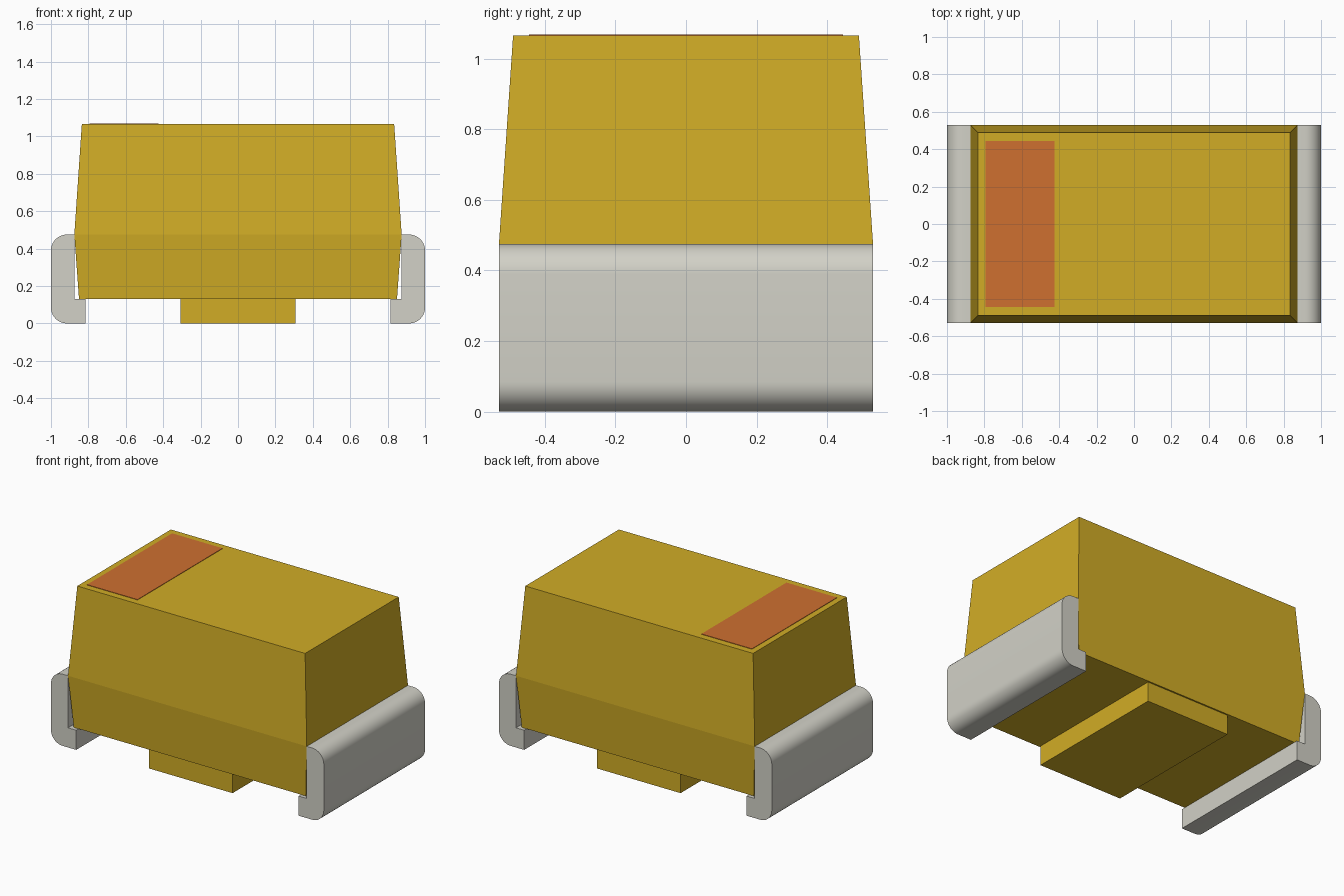
import bpy, bmesh, math

cube = bpy.data.objects.get("Cube")
if cube:
    bpy.data.objects.remove(cube, do_unlink=True)


def material(name, rgb):
    m = bpy.data.materials.new(name)
    m.use_nodes = True
    m.diffuse_color = (*rgb, 1)
    m.node_tree.nodes["Principled BSDF"].inputs["Base Color"].default_value = (*rgb, 1)
    return m


gold = material("golden resin", (0.64, 0.416, 0.019))
metal = material("pale metal", (0.645, 0.638, 0.572))
orange = material("orange marking", (0.62, 0.16, 0.03))


def loft(name, rings, mat):
    """Skin a list of closed rings and cap both ends."""
    bm = bmesh.new()
    loops = [[bm.verts.new(p) for p in ring] for ring in rings]
    n = len(loops[0])
    for a, b in zip(loops, loops[1:]):
        for i in range(n):
            j = (i + 1) % n
            bm.faces.new((a[i], a[j], b[j], b[i]))
    bm.faces.new(loops[0][::-1])
    bm.faces.new(loops[-1])
    bmesh.ops.recalc_face_normals(bm, faces=bm.faces)
    mesh = bpy.data.meshes.new(name)
    bm.to_mesh(mesh)
    bm.free()
    mesh.materials.append(mat)
    obj = bpy.data.objects.new(name, mesh)
    bpy.context.collection.objects.link(obj)
    return obj


def rect(hx, hy, z, cx=0):
    return [(cx - hx, -hy, z), (cx + hx, -hy, z), (cx + hx, hy, z), (cx - hx, hy, z)]


BASE, WAIST, TOP = 0.13, 0.475, 1.065
DEPTH = 0.53

# Moulded body, widest at the waist
loft("body", [rect(0.85, 0.505, BASE), rect(0.875, DEPTH, WAIST), rect(0.835, 0.49, TOP)], gold)

# Block under the body
loft("standoff", [rect(0.307, 0.495, 0), rect(0.307, 0.495, BASE)], gold)

# Polarity band on top
loft("polarity_band", [rect(0.185, 0.445, TOP - 0.002, -0.61),
                       rect(0.185, 0.445, TOP + 0.003, -0.61)], orange)


def arc(cx, cz, r, start, steps=10):
    return [(cx + r * math.cos(start + math.pi / 2 * i / steps),
             cz + r * math.sin(start + math.pi / 2 * i / steps)) for i in range(steps + 1)]


# Folded metal terminals with rounded outer corners
R = 0.085
profile = [(0.815, 0)] + arc(1 - R, R, R, -math.pi / 2) + arc(1 - R, WAIST - R, R, 0)
profile += [(0.875, WAIST), (0.875, BASE), (0.815, BASE)]
for side, name in ((1, "left_terminal"), (-1, "right_terminal")):
    obj = loft(name, [[(side * x, y, z) for x, z in profile] for y in (-DEPTH, DEPTH)], metal)
    bpy.ops.object.select_all(action="DESELECT")
    obj.select_set(True)
    bpy.context.view_layer.objects.active = obj
    bpy.ops.object.shade_smooth_by_angle(angle=math.radians(30))
